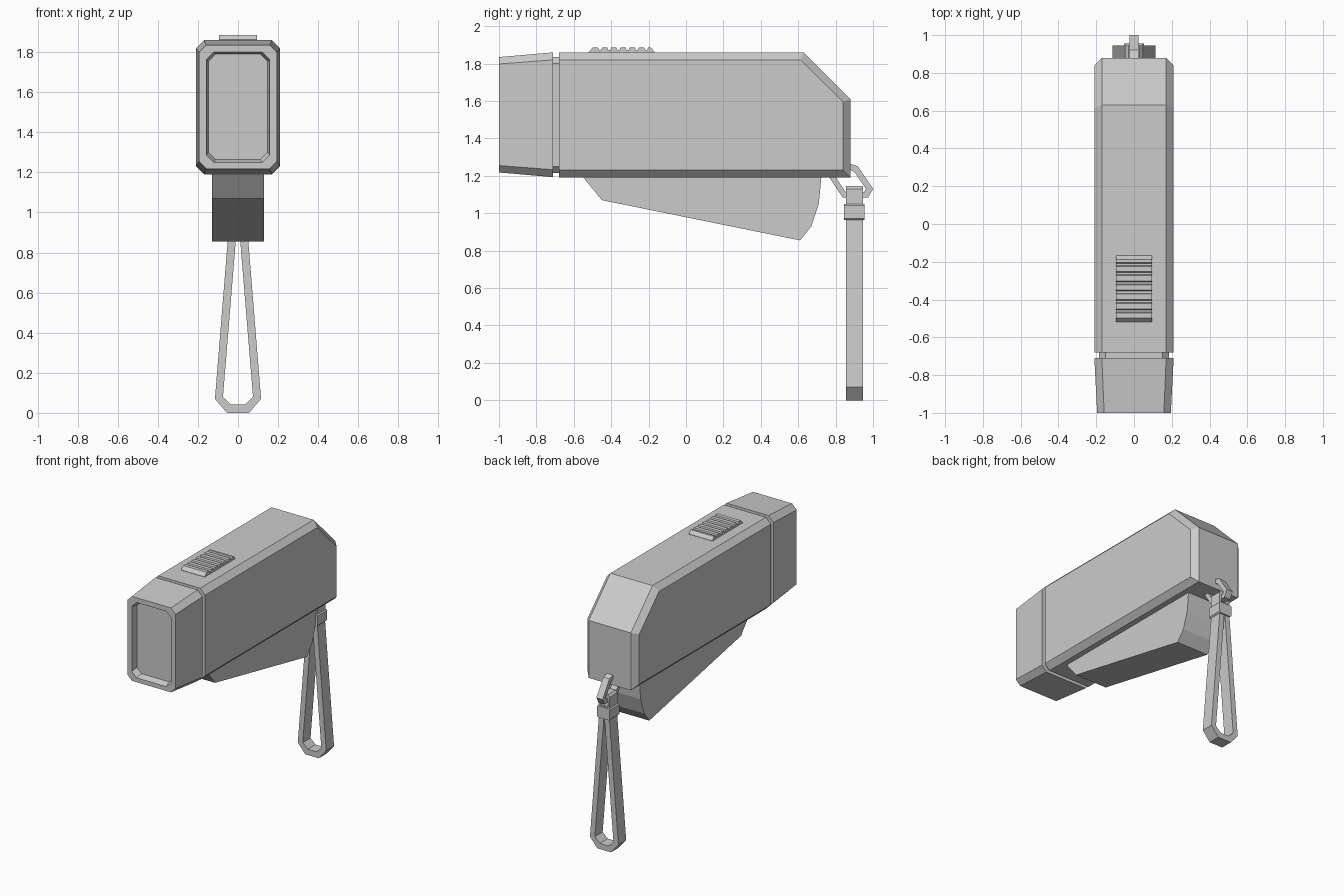
import bpy
import bmesh

cube = bpy.data.objects.get("Cube")
if cube:
    bpy.data.objects.remove(cube, do_unlink=True)

grey = bpy.data.materials.new("plain_grey")
grey.use_nodes = True
grey.diffuse_color = (0.6, 0.6, 0.6, 1)
grey.node_tree.nodes["Principled BSDF"].inputs["Base Color"].default_value = (0.6, 0.6, 0.6, 1)


def loft(name, loops, closed=False):
    """Skin a row of point loops; cap the ends, or join last to first."""
    bm = bmesh.new()
    rows = [[bm.verts.new(p) for p in loop] for loop in loops]
    pairs = list(zip(rows, rows[1:]))
    if closed:
        pairs.append((rows[-1], rows[0]))
    else:
        bm.faces.new(rows[0])
        bm.faces.new(rows[-1])
    n = len(rows[0])
    for a, b in pairs:
        for i in range(n):
            j = (i + 1) % n
            bm.faces.new((a[i], a[j], b[j], b[i]))
    bmesh.ops.recalc_face_normals(bm, faces=bm.faces)
    mesh = bpy.data.meshes.new(name)
    bm.to_mesh(mesh)
    bm.free()
    mesh.materials.append(grey)
    obj = bpy.data.objects.new(name, mesh)
    bpy.context.collection.objects.link(obj)
    return obj


def at_x(x, profile):
    return [(x, y, z) for y, z in profile]


def at_y(y, profile):
    return [(x, y, z) for x, z in profile]


def octagon(y, w, low, high, c):
    """Rectangle with cut corners, facing along y."""
    return at_y(y, [(-w, low + c), (-w + c, low), (w - c, low), (w, low + c),
                    (w, high - c), (w - c, high), (-w + c, high), (-w, high - c)])


def mirrored(half):
    """Complete a loop from its +x half, listed from top to bottom."""
    return half + [(-x, z) for x, z in reversed(half)]


def band(name, place, outer, inner, a, b):
    """Closed frame with a hole, between two depths."""
    return loft(name, [place(a, outer), place(b, outer), place(b, inner), place(a, inner)], True)


# Main body with chamfered sides and sloped rear
full = [(-0.68, 1.19), (0.88, 1.19), (0.88, 1.61), (0.63, 1.86), (-0.68, 1.86)]
inset = [(-0.68, 1.23), (0.84, 1.23), (0.84, 1.595), (0.613, 1.82), (-0.68, 1.82)]
loft("body", [at_x(-0.21, inset), at_x(-0.17, full), at_x(0.17, full), at_x(0.21, inset)])

# Groove between body and head
loft("groove_ring", [octagon(-0.67, 0.185, 1.215, 1.835, 0.035),
                     octagon(-0.72, 0.185, 1.215, 1.835, 0.035)])

# Tapered head with recessed lens
loft("head", [octagon(-0.71, 0.21, 1.193, 1.86, 0.04),
              octagon(-1.0, 0.195, 1.218, 1.835, 0.037),
              octagon(-1.0, 0.158, 1.25, 1.80, 0.037),
              octagon(-0.955, 0.148, 1.265, 1.79, 0.037)])

# Ridged slider switch
ridges = [(-0.52, 1.85), (-0.52, 1.862), (-0.498, 1.886)]
teeth = 6
pitch = 0.295 / teeth
for i in range(teeth):
    y = -0.498 + i * pitch
    ridges += [(y + 0.028, 1.886), (y + 0.033, 1.872),
               (y + 0.044, 1.872), (y + pitch, 1.886)]
ridges += [(-0.188, 1.886), (-0.168, 1.862), (-0.168, 1.85)]
loft("slider_switch", [at_x(-0.095, ridges), at_x(0.095, ridges)])

# Squeeze lever
lever = [(-0.56, 1.205), (-0.45, 1.07), (0.61, 0.855), (0.67, 0.93),
         (0.71, 1.05), (0.725, 1.205)]
loft("squeeze_lever", [at_x(-0.13, lever), at_x(0.13, lever)])

# Link through the lower rear edge
link_outer = [(0.92, 1.25), (0.997, 1.13), (0.973, 1.083),
              (0.838, 1.083), (0.76, 1.20), (0.86, 1.27)]
link_inner = [(0.90, 1.222), (0.962, 1.13), (0.952, 1.113),
              (0.854, 1.113), (0.795, 1.20), (0.865, 1.237)]
band("strap_link", at_x, link_outer, link_inner, -0.025, 0.025)
for obj in [bpy.data.objects["strap_link"]]:
    for v in obj.data.vertices:
        if v.co.y > 0.99:
            v.co.y = 1.0

# Small strap eye wrapped over the link
band("strap_eye", at_y, mirrored([(0.03, 1.145), (0.044, 1.13), (0.044, 1.03)]),
     mirrored([(0.02, 1.118), (0.029, 1.112), (0.029, 1.06)]), 0.855, 0.945)

# Collar pinching the strap
loft("strap_collar", [octagon(0.845, 0.052, 0.965, 1.05, 0.008),
                      octagon(0.955, 0.052, 0.965, 1.05, 0.008)])

# Hanging wrist strap
band("wrist_strap", at_y, mirrored([(0.04, 1.0), (0.115, 0.07), (0.055, 0)]),
     mirrored([(0.002, 0.97), (0.075, 0.08), (0.035, 0.042)]), 0.855, 0.945)
